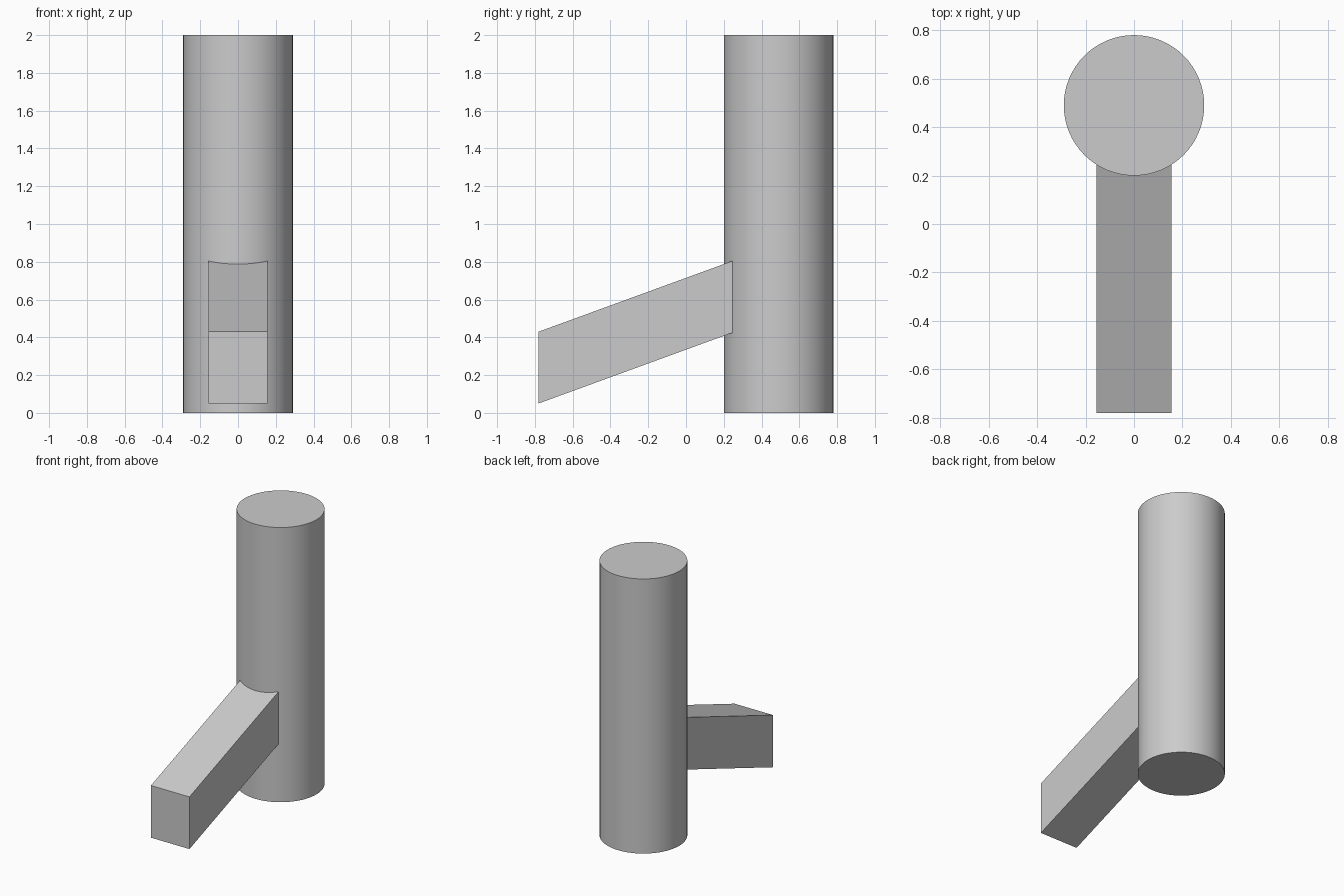
import bpy
import bmesh
import math

cube = bpy.data.objects.get("Cube")
if cube:
    bpy.data.objects.remove(cube, do_unlink=True)

RADIUS, HEIGHT, COLUMN_Y = 0.29, 2.0, 0.49
HALF_WIDTH, DEPTH, SLOPE = 0.155, 0.38, 0.365
FRONT_Y, FRONT_Z, INNER_Y = -0.78, 0.05, 0.32

# Plain grey finish
grey = bpy.data.materials.new("light_grey")
grey.use_nodes = True
colour = (0.6, 0.6, 0.6, 1.0)
grey.diffuse_color = colour
grey.node_tree.nodes["Principled BSDF"].inputs["Base Color"].default_value = colour

# Upright round column
bpy.ops.mesh.primitive_cylinder_add(
    vertices=64, radius=RADIUS, depth=HEIGHT, location=(0, COLUMN_Y, HEIGHT / 2))
column = bpy.context.object
column.name = "column"
column.data.materials.append(grey)
bpy.ops.object.shade_smooth_by_angle(angle=math.radians(30))

# Sloping beam: a side profile extruded across, its inner end buried in the column
rise = (INNER_Y - FRONT_Y) * SLOPE
profile = [(FRONT_Y, FRONT_Z), (INNER_Y, FRONT_Z + rise),
           (INNER_Y, FRONT_Z + rise + DEPTH), (FRONT_Y, FRONT_Z + DEPTH)]
bm = bmesh.new()
side = bm.faces.new([bm.verts.new((-HALF_WIDTH, y, z)) for y, z in profile])
extruded = bmesh.ops.extrude_face_region(bm, geom=[side])
far_verts = [v for v in extruded["geom"] if isinstance(v, bmesh.types.BMVert)]
bmesh.ops.translate(bm, verts=far_verts, vec=(2 * HALF_WIDTH, 0, 0))
bmesh.ops.recalc_face_normals(bm, faces=bm.faces)
mesh = bpy.data.meshes.new("sloping_beam")
bm.to_mesh(mesh)
bm.free()
mesh.materials.append(grey)
beam = bpy.data.objects.new("sloping_beam", mesh)
bpy.context.collection.objects.link(beam)
